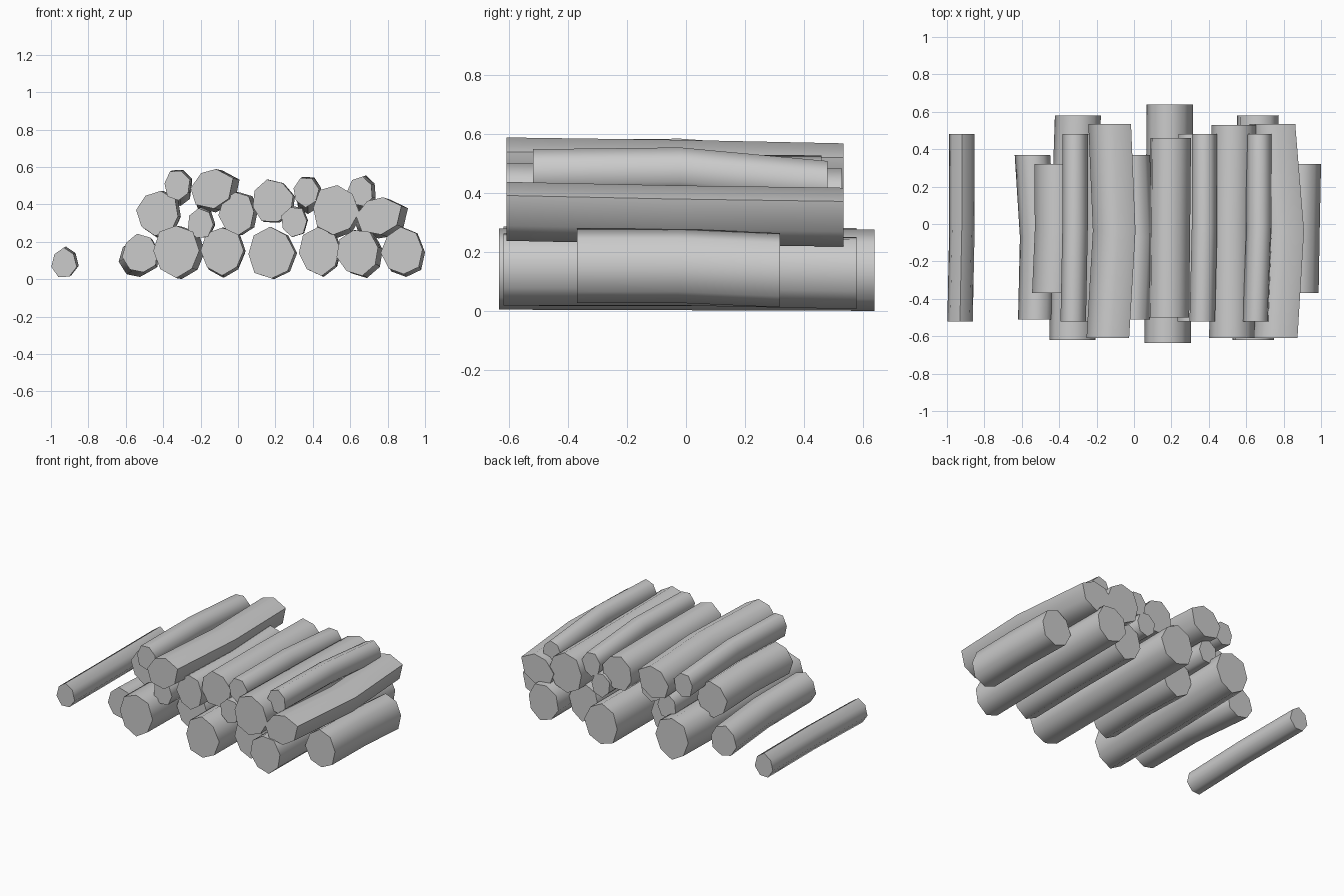
import bpy, bmesh, math

if "Cube" in bpy.data.objects:
    bpy.data.objects.remove(bpy.data.objects["Cube"])


def ring_shape(sides, phase):
    # slightly uneven cut outline, normalised to a unit bounding square
    pts = []
    for i in range(sides):
        a = math.radians(phase) + math.tau * i / sides
        r = 1 + 0.04 * math.sin(i * 2.4 + phase)
        pts.append((r * math.cos(a), r * math.sin(a)))
    return fit(pts)


def fit(pts):
    xs, zs = [p[0] for p in pts], [p[1] for p in pts]
    cx, cz = (max(xs) + min(xs)) / 2, (max(zs) + min(zs)) / 2
    sx, sz = (max(xs) - min(xs)) / 2, (max(zs) - min(zs)) / 2
    return [((x - cx) / sx, (z - cz) / sz) for x, z in pts]


def log(name, shape, span, front, size, mid, back):
    # three cross-sections: front cut, middle bend, back cut
    y0, y1 = span
    rings = []
    bm = bmesh.new()
    for y, (dx, dz) in ((y0, (0, 0)), ((y0 + y1) / 2, mid), (y1, back)):
        rings.append([bm.verts.new((front[0] + dx + px * size[0], y,
                                    front[1] + dz + pz * size[1])) for px, pz in shape])
    n = len(shape)
    for a, b in zip(rings, rings[1:]):
        for i in range(n):
            j = (i + 1) % n
            bm.faces.new((a[i], a[j], b[j], b[i]))
    bm.faces.new(rings[0])
    bm.faces.new(rings[-1])
    bmesh.ops.recalc_face_normals(bm, faces=bm.faces)
    me = bpy.data.meshes.new(name)
    bm.to_mesh(me)
    bm.free()
    me.shade_smooth()
    me.set_sharp_from_angle(angle=math.radians(65))
    ob = bpy.data.objects.new(name, me)
    bpy.context.collection.objects.link(ob)


# thin logs, all the same length
for i, (x, z, dx, dz) in enumerate([(-0.93, 0.09, 0.01, 0.005), (-0.2, 0.3, 0.01, 0.0),
                                    (0.3, 0.305, 0.005, 0.0), (0.365, 0.462, 0.012, -0.035),
                                    (-0.325, 0.5, 0.01, -0.03), (0.65, 0.47, 0.018, -0.04)]):
    log(f"thin_log_{i + 1}", ring_shape(7, 90 + 8 * i), (-0.52, 0.48),
        (x, z), (0.068, 0.079), (dx, 0.006), (dx, dz))

# medium logs
MEDIUM = (-0.51, 0.37)
log("medium_log_1", ring_shape(8, 10), MEDIUM, (-0.525, 0.14), (0.095, 0.103), (0.01, -0.01), (-0.018, -0.025))
log("medium_log_2", ring_shape(8, 5), MEDIUM, (-0.01, 0.35), (0.095, 0.115), (0.02, 0.0), (0.0, 0.0))

# short logs
SHORT = (-0.37, 0.32)
log("short_log_1", ring_shape(8, -8), SHORT, (-0.433, 0.352), (0.112, 0.12), (0.015, 0.0), (0.012, -0.01))
log("short_log_2", ring_shape(8, 0), SHORT, (-0.085, 0.147), (0.115, 0.128), (0.01, 0.0), (0.008, -0.012))
log("short_log_3", ring_shape(8, 4), SHORT, (0.875, 0.153), (0.112, 0.126), (0.006, 0.0), (0.013, -0.015))

# straight logs
STRAIGHT = (-0.5, 0.46)
log("straight_log_1", ring_shape(8, 6), STRAIGHT, (0.435, 0.147), (0.11, 0.13), (0.008, 0.0), (0.01, -0.005))
log("straight_log_2", ring_shape(8, 15), STRAIGHT, (0.187, 0.42), (0.108, 0.113), (0.005, 0.0), (0.01, -0.005))

# long logs
LONG = (-0.62, 0.58)
log("long_log_1", ring_shape(8, 0), LONG, (-0.33, 0.146), (0.123, 0.14), (0.01, -0.002), (0.03, -0.005))
log("long_log_2", ring_shape(8, 12), LONG, (0.638, 0.14), (0.111, 0.122), (0.01, 0.0), (0.025, -0.012))
log("thick_log", ring_shape(8, 2), (-0.635, 0.64), (0.18, 0.142), (0.124, 0.138), (0.006, -0.002), (0.012, -0.004))
log("wide_log", ring_shape(8, -5), (-0.61, 0.53), (0.525, 0.37), (0.123, 0.133), (0.004, -0.01), (0.012, -0.02))

# bent, flattened logs on top
FLAT = fit([(-1, 0.0), (-0.5, 0.75), (0.2, 0.95), (1, 0.5), (0.8, -0.5), (0.1, -1), (-0.75, -0.8)])
log("bent_log_1", FLAT, (-0.61, 0.535), (-0.14, 0.483), (0.114, 0.106), (0.034, -0.008), (0.01, -0.02))
log("bent_log_2", FLAT, (-0.61, 0.535), (0.752, 0.338), (0.122, 0.1), (0.035, -0.012), (-0.012, -0.02))
